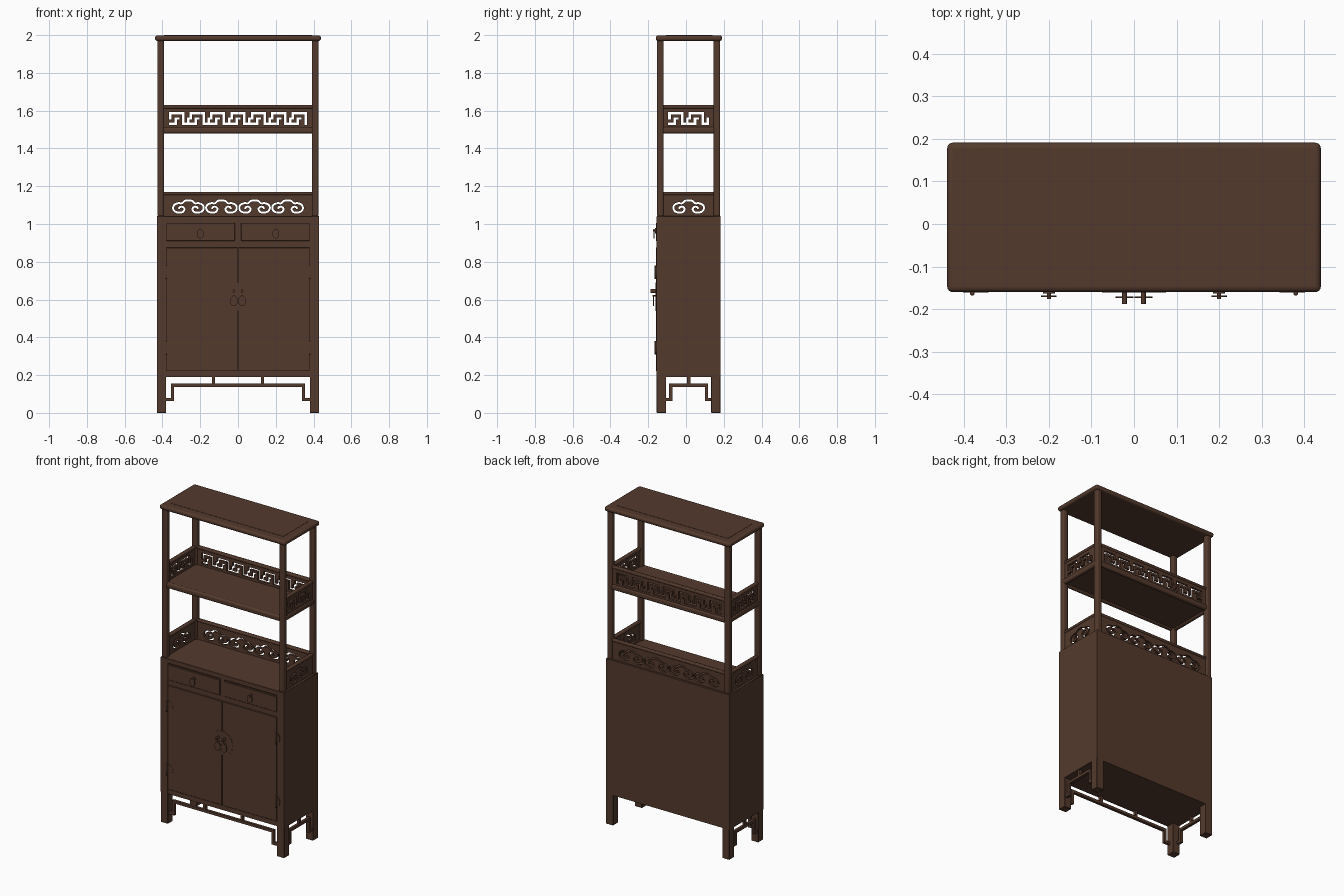
import bpy, bmesh, math
from mathutils import Matrix, Vector

if "Cube" in bpy.data.objects:
    bpy.data.objects.remove(bpy.data.objects["Cube"])

wood = bpy.data.materials.new("dark_brown_wood")
wood.diffuse_color = (0.088, 0.042, 0.026, 1)
wood.use_nodes = True
wood.node_tree.nodes["Principled BSDF"].inputs["Base Color"].default_value = wood.diffuse_color
CY = 0.014                      # depth centre of the carcass
YF, YB = -0.155, 0.183          # carcass front and back


def link(name, me):
    me.materials.clear()
    me.materials.append(wood)
    ob = bpy.data.objects.new(name, me)
    bpy.context.collection.objects.link(ob)
    return ob


def boxes(name, items, bevel=0, seg=2):
    """One object from boxes given as (x0, x1, y0, y1, z0, z1)."""
    bm = bmesh.new()
    for x0, x1, y0, y1, z0, z1 in items:
        m = Matrix.Translation(((x0 + x1) / 2, (y0 + y1) / 2, (z0 + z1) / 2))
        m = m @ Matrix.Diagonal((x1 - x0, y1 - y0, z1 - z0, 1))
        bmesh.ops.create_cube(bm, size=1, matrix=m)
    me = bpy.data.meshes.new(name)
    bm.to_mesh(me)
    bm.free()
    ob = link(name, me)
    if bevel:
        md = ob.modifiers.new("bevel", "BEVEL")
        md.width, md.segments = bevel, seg
        for p in me.polygons:
            p.use_smooth = True
        bpy.context.view_layer.objects.active = ob
        ob.select_set(True)
        bpy.ops.object.shade_smooth_by_angle(angle=math.radians(40))
        ob.select_set(False)
    return ob


def discs(name, items):
    """Cylinders along y given as (x, z, rx, rz, y0, y1)."""
    bm = bmesh.new()
    for x, z, rx, rz, y0, y1 in items:
        m = Matrix.Translation((x, (y0 + y1) / 2, z)) @ Matrix.Diagonal((rx, 1, rz, 1))
        m = m @ Matrix.Rotation(math.pi / 2, 4, 'X')
        bmesh.ops.create_cone(bm, cap_ends=True, segments=24, radius1=1, radius2=1,
                              depth=y1 - y0, matrix=m)
    me = bpy.data.meshes.new(name)
    bm.to_mesh(me)
    bm.free()
    return link(name, me)


# Lower carcass, legs and face frame
boxes("cabinet_body", [(-0.425, 0.425, -0.148, YB - 0.003, 0.19, 1.035)])
boxes("leg", [(x, x + 0.05, y, y + 0.05, 0, 1.04)
              for x in (-0.43, 0.38) for y in (YF, YB - 0.05)], 0.002, 1)
boxes("cabinet_top", [(-0.43, 0.43, YF, YB, 1.012, 1.042)], 0.002, 1)
boxes("side_and_back_panels", [(-0.43, -0.42, YF, YB, 0.19, 1.04), (0.42, 0.43, YF, YB, 0.19, 1.04),
                               (-0.43, 0.43, YB - 0.01, YB, 0.19, 1.04)])
boxes("face_rails", [(-0.38, 0.38, YF, -0.14, 0.19, 0.219), (-0.38, 0.38, YF, -0.14, 0.878, 0.908),
                     (-0.014, 0.014, YF, -0.14, 0.9, 1.02)])
for s, side in ((-1, "left"), (1, "right")):
    x0, x1 = sorted((s * 0.0015, s * 0.379))
    boxes(side + "_door", [(x0, x1, -0.159, -0.14, 0.222, 0.875)], 0.001, 1)
    x0, x1 = sorted((s * 0.017, s * 0.379))
    boxes(side + "_drawer", [(x0, x1, -0.159, -0.14, 0.911, 1.005)], 0.001, 1)

# Stepped openwork aprons on the front and both sides
t = 0.017
front = [(-0.355, 0.355, -0.15, -0.133, 0.138, 0.138 + t)]
for s in (-1, 1):
    for a, b, z0, z1 in ((0.338, 0.355, 0.062, 0.155), (0.338, 0.385, 0.062, 0.079), (0.121, 0.138, 0.15, 0.195)):
        x0, x1 = sorted((s * a, s * b))
        front.append((x0, x1, -0.15, -0.133, z0, z1))
boxes("front_apron", front)
for s, side in ((-1, "left"), (1, "right")):
    x0, x1 = sorted((s * 0.408, s * 0.425))
    b = [(x0, x1, CY - 0.103, CY + 0.103, 0.138, 0.155), (x0, x1, CY - 0.0085, CY + 0.0085, 0.15, 0.195)]
    for q in (-1, 1):
        for a, c, z0, z1 in ((0.086, 0.103, 0.062, 0.155), (0.086, 0.125, 0.062, 0.079)):
            y0, y1 = sorted((CY + q * a, CY + q * c))
            b.append((x0, x1, y0, y1, z0, z1))
    boxes(side + "_apron", b)

# Upper posts, shelf and top board
boxes("upper_post", [(x, x + 0.035, y, y + 0.035, 1.04, 1.975)
                     for x in (-0.426, 0.391) for y in (YF + 0.002, YB - 0.037)], 0.008, 3)
boxes("middle_shelf", [(-0.42, 0.42, YF + 0.012, YB - 0.012, 1.49, 1.512)])
boxes("shelf_edge", [(-0.4, 0.4, YF + 0.004, YF + 0.03, 1.48, 1.514), (-0.4, 0.4, YB - 0.03, YB - 0.004, 1.48, 1.514),
                     (-0.424, -0.398, -0.13, 0.155, 1.48, 1.514), (0.398, 0.424, -0.13, 0.155, 1.48, 1.514)], 0.01, 3)
top = boxes("top_board", [(-0.439, 0.439, -0.16, 0.191, 1.969, 1.9985)], 0.013, 4)
boxes("top_inset_panel", [(-0.391, 0.391, -0.107, 0.14, 1.99, 2.0)])

# Galleries: each has a handrail on the back and both sides
for name, z0, z1 in (("lower_handrail", 1.153, 1.17), ("upper_handrail", 1.612, 1.63)):
    boxes(name, [(-0.4, 0.4, 0.152, 0.176, z0, z1), (-0.421, -0.397, -0.13, 0.16, z0, z1),
                 (0.397, 0.421, -0.13, 0.16, z0, z1)], 0.006, 2)

# Key-fret panels: '#' is open, '.' is wood
FRET = ["######..", "#....#..", "#.##.#.#", "..#..#.#", "###..###"]


def fret(cols, half):
    """Wood strips as (u0, u1, z0, z1) for a panel of the given half width."""
    c = 0.0135
    u = -cols * c / 2
    out = [(-half, half, 1.51, 1.525), (-half, half, 1.5925, 1.614),
           (-half, u, 1.52, 1.6), (-u, half, 1.52, 1.6)]
    for r, row in enumerate(FRET):
        zt = 1.5925 - r * c
        k = 0
        while k < cols:
            n = k
            while n < cols and row[n % 8] == '.':
                n += 1
            if n > k:
                out.append((u + k * c, u + n * c, zt - c - 0.0005, zt + 0.0005))
            k = n + 1
    return out


boxes("back_fret_panel", [(a, b, 0.157, 0.171, z0, z1) for a, b, z0, z1 in fret(54, 0.395)])
for s, side in ((-1, "left"), (1, "right")):
    boxes(side + "_fret_panel", [(s * 0.409 - 0.007, s * 0.409 + 0.007, CY + a, CY + b, z0, z1)
                                 for a, b, z0, z1 in fret(16, 0.14)])

# Cloud-scroll panels: board profile with stroked scroll openings
HALF = [(0, .072), (.02, .069), (.034, .057), (.055, .057), (.075, .048), (.081, .031), (.072, .014),
        (.05, .007), (.03, .011), (.021, .026), (.031, .038), (.046, .036), (.05, .027)]


def cloud(cx):
    pts = [Vector((-x, z)) for x, z in HALF[:0:-1]] + [Vector(p) for p in HALF]
    fine = []
    for i in range(len(pts) - 1):
        p0, p1, p2, p3 = pts[max(i - 1, 0)], pts[i], pts[i + 1], pts[min(i + 2, len(pts) - 1)]
        for k in range(4):
            f = k / 4
            fine.append(0.5 * (2 * p1 + (p2 - p0) * f + (2 * p0 - 5 * p1 + 4 * p2 - p3) * f * f
                               + (3 * p1 - p0 - 3 * p2 + p3) * f ** 3))
    fine.append(pts[-1])
    left, right = [], []
    for i, p in enumerate(fine):
        d = (fine[min(i + 1, len(fine) - 1)] - fine[max(i - 1, 0)]).normalized()
        n = Vector((-d.y, d.x)) * 0.0052
        left.append(p + n)
        right.append(p - n)
    return [(cx + p.x, p.y + 1.053) for p in left + right[::-1]]


def cloud_panel(name, half, centres, matrix):
    cu = bpy.data.curves.new(name, 'CURVE')
    cu.dimensions, cu.fill_mode, cu.extrude = '2D', 'BOTH', 0.007
    rect = [(-half, 1.038), (half, 1.038), (half, 1.155), (-half, 1.155)]
    for loop in [rect] + [cloud(c) for c in centres]:
        sp = cu.splines.new('POLY')
        sp.points.add(len(loop) - 1)
        for q, (x, y) in zip(sp.points, loop):
            q.co = (x, y, 0, 1)
        sp.use_cyclic_u = True
    tmp = bpy.data.objects.new(name + "_curve", cu)
    bpy.context.collection.objects.link(tmp)
    dg = bpy.context.evaluated_depsgraph_get()
    me = bpy.data.meshes.new_from_object(tmp.evaluated_get(dg))
    bpy.data.objects.remove(tmp)
    me.transform(matrix @ Matrix.Rotation(math.pi / 2, 4, 'X'))
    link(name, me)


cloud_panel("back_cloud_panel", 0.395, (-0.2625, -0.0875, 0.0875, 0.2625), Matrix.Translation((0, 0.164, 0)))
for s, side in ((-1, "left"), (1, "right")):
    cloud_panel(side + "_cloud_panel", 0.14, (0,),
                Matrix.Translation((s * 0.409, CY, 0)) @ Matrix.Rotation(math.pi / 2, 4, 'Z'))

# Hardware: door medallion, drop pulls and hinges
discs("door_medallion", [(0, 0.615, 0.075, 0.075, -0.161, -0.155)])
door, drawer, hinge = [], [], []
for s in (-1, 1):
    x = s * 0.022
    door += [(x, 0.645, 0.006, 0.01, -0.188, -0.155), (x, 0.592, 0.021, 0.027, -0.174, -0.17),
             (x, 0.62, 0.005, 0.005, -0.178, -0.155)]
    x = s * 0.2
    drawer += [(x, 0.965, 0.014, 0.014, -0.163, -0.155), (x, 0.965, 0.005, 0.005, -0.176, -0.155),
               (x, 0.948, 0.018, 0.026, -0.172, -0.168)]
    for z in (0.345, 0.745):
        hinge.append((s * 0.38 - 0.005, s * 0.38 + 0.005, -0.168, -0.155, z - 0.036, z + 0.036))
discs("door_pull", door)
discs("drawer_pull", drawer)
boxes("hinge_barrel", hinge, 0.003, 2)
discs("hinge_plate", [(s * 0.372, z, 0.03, 0.036, -0.1605, -0.154) for s in (-1, 1) for z in (0.345, 0.745)])
